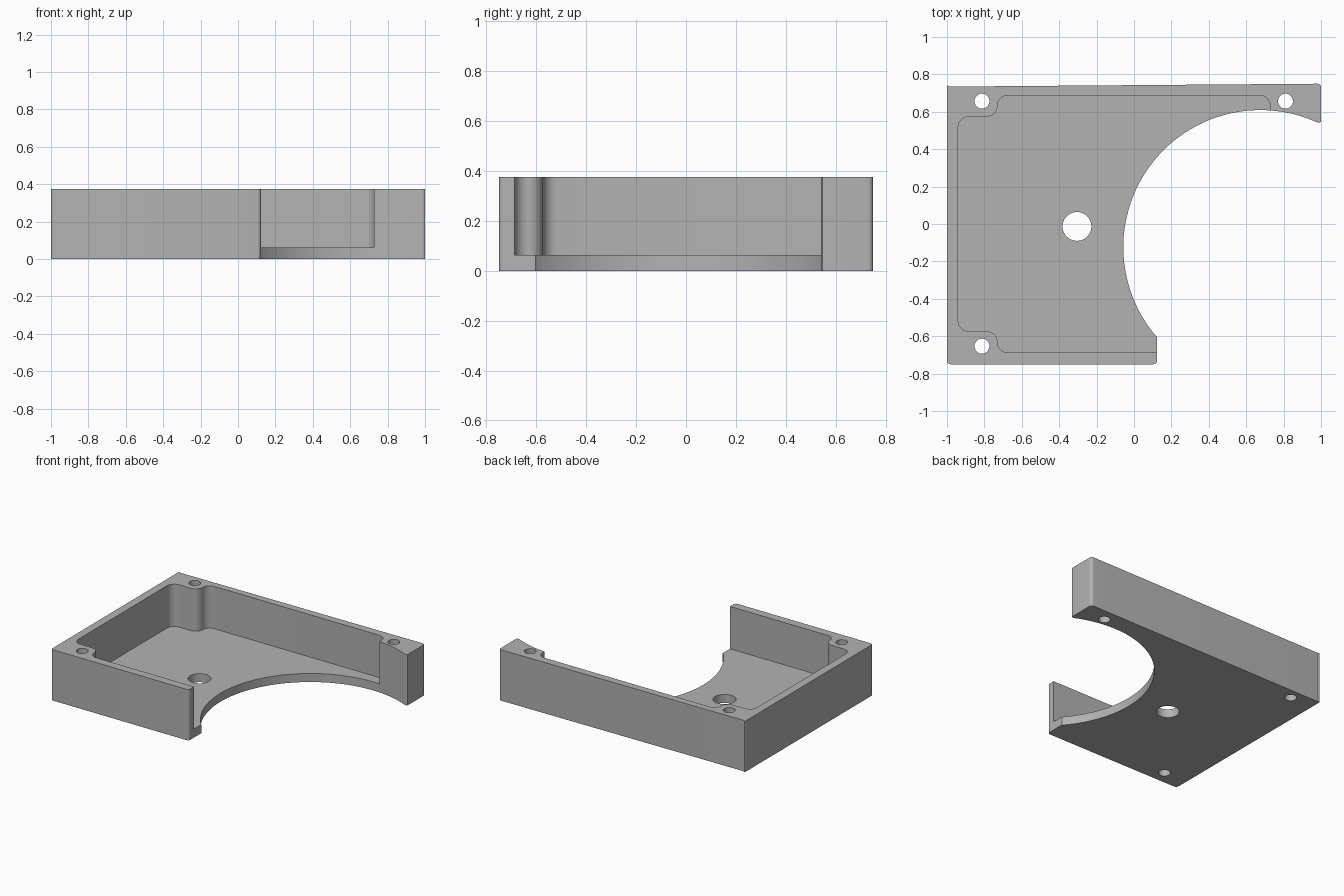
import bpy, bmesh
from math import cos, sin, pi, atan2
from mathutils import Vector

if "Cube" in bpy.data.objects:
    bpy.data.objects.remove(bpy.data.objects["Cube"])

HEIGHT, FLOOR = 0.375, 0.063

grey = bpy.data.materials.new("plain grey")
grey.use_nodes = True
color = (0.45, 0.45, 0.45, 1)
grey.diffuse_color = color
grey.node_tree.nodes["Principled BSDF"].inputs["Base Color"].default_value = color


def arc(cx, cy, r, a0, a1, n):
    return [(cx + r * cos(a0 + (a1 - a0) * i / n),
             cy + r * sin(a0 + (a1 - a0) * i / n)) for i in range(n + 1)]


def rounded(corners, steps=8):
    """Outline from (x, y, radius) right-angle corners, filleted both inward and outward."""
    out = []
    for i, (x, y, r) in enumerate(corners):
        p = Vector((x, y))
        if r == 0:
            out.append((x, y))
            continue
        to_prev = (Vector(corners[i - 1][:2]) - p).normalized()
        to_next = (Vector(corners[(i + 1) % len(corners)][:2]) - p).normalized()
        c = p + r * (to_prev + to_next)
        for k in range(steps + 1):
            t = k / steps * pi / 2
            q = c - r * (to_next * cos(t) + to_prev * sin(t))
            out.append((q.x, q.y))
    return out


def prism(name, outline, z0, z1):
    """Extrude a flat outline from z0 to z1."""
    bm = bmesh.new()
    face = bm.faces.new([bm.verts.new((x, y, z0)) for x, y in outline])
    top = bmesh.ops.extrude_face_region(bm, geom=[face])["geom"]
    bmesh.ops.translate(bm, vec=(0, 0, z1 - z0),
                        verts=[g for g in top if isinstance(g, bmesh.types.BMVert)])
    bmesh.ops.recalc_face_normals(bm, faces=bm.faces)
    mesh = bpy.data.meshes.new(name)
    bm.to_mesh(mesh)
    bm.free()
    mesh.materials.append(grey)
    ob = bpy.data.objects.new(name, mesh)
    bpy.context.collection.objects.link(ob)
    return ob


def cut(ob, cutter):
    """Apply a boolean difference, then discard the cutter."""
    bpy.context.view_layer.objects.active = ob
    mod = ob.modifiers.new("cut", "BOOLEAN")
    mod.operation, mod.solver, mod.object = "DIFFERENCE", "EXACT", cutter
    bpy.ops.object.modifier_apply(modifier=mod.name)
    bpy.data.objects.remove(cutter)


# Tray body: rectangle with a large circular bite out of its front right side
cx, cy, r = 0.676, -0.124, 0.733
start = atan2(0.548 - cy, 0.985 - cx)
end = 2 * pi + atan2(-0.603 - cy, 0.123 - cx)
e, f = 0.75, 0.02
body = rounded([(-1, e, f), (-1, -e, f), (0.123, -e, f), (0.123, -0.603, 0)])
body += arc(cx, cy, r, end, start, 72)[1:]
body += [(0.993, 0.543), (0.999, 0.547), (1, 0.555)]
body += rounded([(1, 0.555, 0), (1, e, f), (-1, e, 0)])[1:-1]
tray = prism("tray", body, 0, HEIGHT)

# Pocket with filleted steps around the left screw bosses
w, s = 0.688, 0.574
q = 0.057
pocket = rounded([(-0.94, s, q), (-0.94, -s, q), (-0.73, -s, q), (-0.73, -w, q),
                  (0.728, -w, 0), (0.728, w, q), (-0.73, w, q), (-0.73, s, q)])
cut(tray, prism("pocket_cutter", pocket, FLOOR, 1))

# Screw holes and the floor hole
holes = [(-0.813, 0.657, 0.04), (0.81, 0.657, 0.04),
         (-0.813, -0.653, 0.04), (-0.305, -0.013, 0.077)]
for x, y, rad in holes:
    cut(tray, prism("hole_cutter", arc(x, y, rad, 0, 2 * pi, 40)[:-1], -1, 1))

# Smooth the curved walls and keep the edges crisp
bpy.ops.object.select_all(action="DESELECT")
tray.select_set(True)
bpy.context.view_layer.objects.active = tray
bpy.ops.object.shade_smooth_by_angle(angle=pi / 6)
